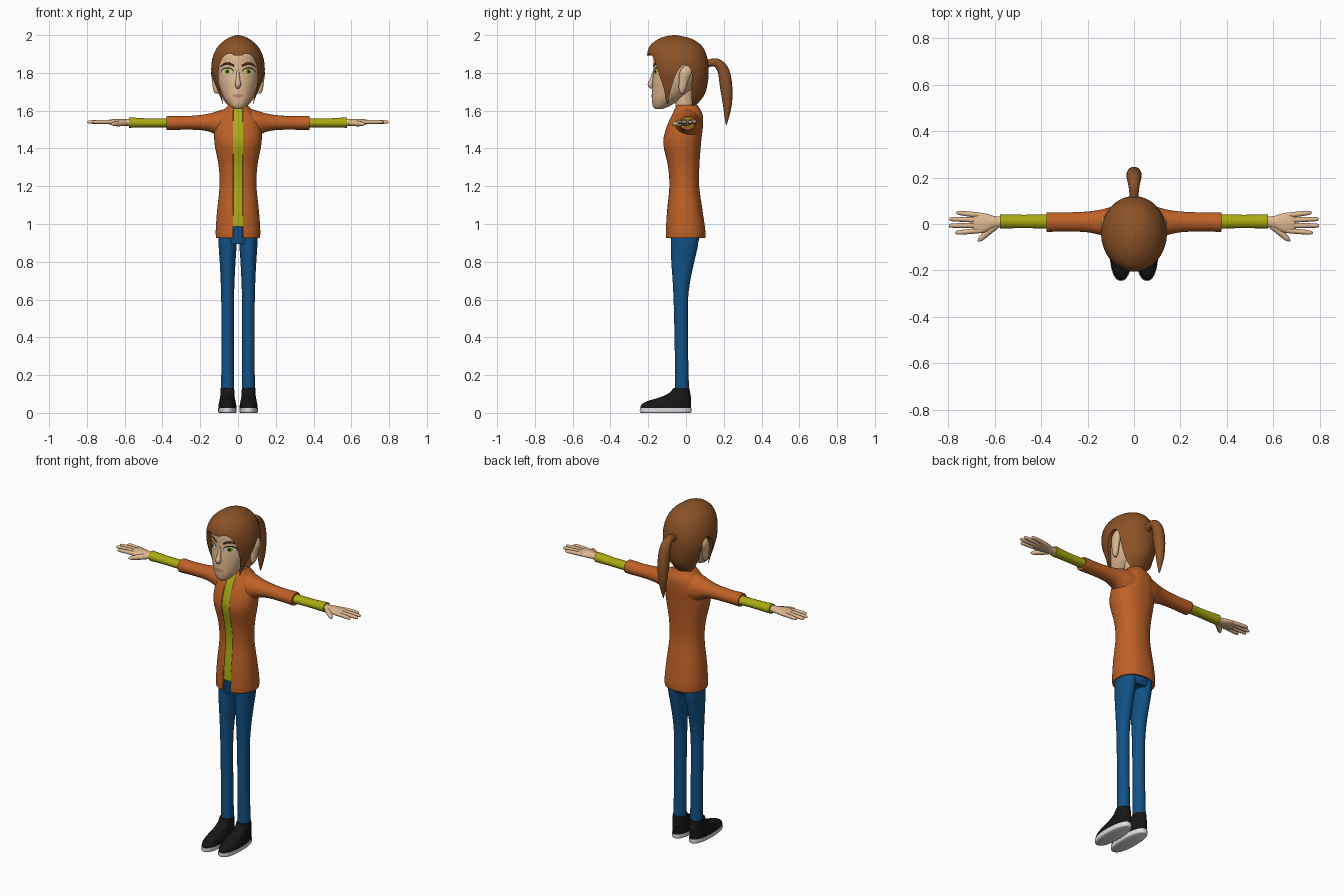
import bpy, bmesh, math
from mathutils import Vector
from mathutils.bvhtree import BVHTree

if "Cube" in bpy.data.objects:
    bpy.data.objects.remove(bpy.data.objects["Cube"])

X, Y, Z = Vector((1, 0, 0)), Vector((0, 1, 0)), Vector((0, 0, 1))


def mat(name, r, g, b):
    m = bpy.data.materials.new(name)
    m.diffuse_color = (r, g, b, 1)
    m.use_nodes = True
    m.node_tree.nodes["Principled BSDF"].inputs["Base Color"].default_value = m.diffuse_color
    return m


HAIR = mat("brown hair", .26, .085, .02)
SKIN = mat("skin", .75, .49, .29)
ORANGE = mat("orange jacket", .52, .12, .02)
LIME = mat("yellow green", .40, .41, .006)
BLUE = mat("blue trousers", .006, .085, .24)
BLACK = mat("black", .008, .008, .008)
PALE = mat("pale grey", .72, .72, .72)
BROW = mat("dark brown", .10, .03, .01)
LIP = mat("lip", .52, .25, .16)


def finish(name, bm, material, mirror=False):
    bmesh.ops.recalc_face_normals(bm, faces=bm.faces)
    me = bpy.data.meshes.new(name)
    bm.to_mesh(me)
    bm.free()
    me.materials.append(material)
    o = bpy.data.objects.new(name, me)
    bpy.context.scene.collection.objects.link(o)
    if mirror:
        o.modifiers.new("mirror", 'MIRROR')
    return o


def smooth_rows(rows, steps):
    """Catmull-Rom interpolation between rows of numbers."""
    out, n = [], len(rows)
    for i in range(n - 1):
        p = [rows[max(0, min(n - 1, i + k))] for k in (-1, 0, 1, 2)]
        for s in range(steps):
            t = s / steps
            out.append([.5 * (2 * b + (c - a) * t + (2 * a - 5 * b + 4 * c - d) * t * t
                              + (3 * b - a - 3 * c + d) * t ** 3) for a, b, c, d in zip(*p)])
    return out + [list(rows[-1])]


def loft(rows, side, fixed=None, n=32, steps=4, sq=1.0, caps=True):
    """Skin rings (x, y, z, radius along side, other radius)."""
    rows = smooth_rows(rows, steps)
    bm, rings = bmesh.new(), []
    for i, r in enumerate(rows):
        a, b = rows[max(0, i - 1)], rows[min(len(rows) - 1, i + 1)]
        t = fixed or (Vector(b[:3]) - Vector(a[:3])).normalized()
        nrm = t.cross(side).normalized()
        ring = []
        for k in range(n):
            u = 2 * math.pi * (k + .5) / n
            c, s = (math.copysign(abs(f) ** sq, f) for f in (math.cos(u), math.sin(u)))
            ring.append(bm.verts.new(Vector(r[:3]) + side * c * max(r[3], .001) + nrm * s * max(r[4], .001)))
        rings.append(ring)
    for p, q in zip(rings, rings[1:]):
        for k in range(n):
            bm.faces.new((p[k], p[k - 1], q[k - 1], q[k]))
    if caps:
        bm.faces.new(rings[0])
        bm.faces.new(rings[-1])
    return bm


def stack(rows, cx=0.0, inset=0.0, **kw):
    """Upright loft from (z, half width, front y, back y)."""
    return loft([(cx, (f + b) / 2, z, w - inset, (b - f) / 2 - inset) for z, w, f, b in rows], X, Z, **kw)


def tube(name, pts, material, side, mirror=False, flat=1.0, n=14):
    return finish(name, loft([(*p, p[3] * flat) for p in pts], side, n=n), material, mirror)


# Jacket with an open front over a shirt
torso = [(.925, .117, -.108, .102), (.97, .118, -.108, .102), (1.07, .111, -.102, .088),
         (1.2, .098, -.09, .07), (1.31, .103, -.098, .071), (1.43, .125, -.122, .08),
         (1.52, .122, -.102, .09), (1.58, .095, -.075, .088), (1.615, .063, -.06, .07),
         (1.63, .048, -.052, .06)]
bm = stack(torso, n=48, sq=.9, caps=False)
for sx in (-.026, .026):
    bmesh.ops.bisect_plane(bm, geom=bm.verts[:] + bm.edges[:] + bm.faces[:], plane_co=(sx, 0, 0), plane_no=X)
strip = [f for f in bm.faces if abs(f.calc_center_median().x) < .026 and f.calc_center_median().y < -.02]
bmesh.ops.delete(bm, geom=strip, context='FACES')
jacket = finish("jacket", bm, ORANGE)
sol = jacket.modifiers.new("thickness", 'SOLIDIFY')
sol.thickness, sol.offset = .012, -1
shirt_rows = [(.988, .117, -.107, .1)] + torso[2:-1]
finish("shirt", stack(shirt_rows, inset=.006, n=48, sq=.9), LIME)

# Sleeves, forearms and hands, running along x
finish("jacket_sleeve", loft([(.03, .008, 1.525, .078, .092), (.09, .006, 1.528, .07, .076),
                              (.14, .007, 1.536, .056, .052), (.2, .009, 1.537, .045, .040),
                              (.29, .009, 1.535, .041, .036), (.368, .008, 1.535, .042, .038),
                              (.377, .008, 1.535, .039, .035)], Y, X), ORANGE, True)
finish("shirt_sleeve", loft([(.35, .011, 1.535, .032, .025), (.47, .011, 1.535, .029, .024),
                             (.578, .011, 1.537, .031, .028)], Y, X, n=24), LIME, True)
finish("palm", loft([(.565, .009, 1.537, .023, .02), (.60, .008, 1.538, .026, .018),
                     (.64, .005, 1.54, .041, .017), (.68, .005, 1.54, .045, .013),
                     (.697, .005, 1.54, .036, .007)], Y, X, n=24), SKIN, True)
for i, (y0, y1, tip) in enumerate([(.038, .048, .765), (.016, .021, .795), (-.006, -.007, .797), (-.028, -.037, .77)]):
    tube("finger_%d" % (i + 1), [(.66, y0, 1.54, .011), (.71, (y0 + y1) / 2, 1.541, .011),
         (tip - .012, y1, 1.54, .009), (tip, y1, 1.539, .003)], SKIN, Z, True)
tube("thumb", [(.595, -.008, 1.535, .015), (.63, -.035, 1.532, .015), (.658, -.062, 1.53, .011),
               (.672, -.074, 1.529, .003)], SKIN, Z, True)

# Trousers
finish("trouser_hips", stack([(.895, .098, -.076, .062), (.93, .105, -.082, .072), (1.0, .102, -.09, .075)]), BLUE)
finish("trouser_leg", stack([(.97, .05, -.08, .068), (.89, .048, -.08, .064), (.8, .042, -.078, .044),
                             (.7, .037, -.071, .023), (.6, .034, -.066, .011), (.45, .033, -.062, .01),
                             (.28, .033, -.059, .012), (.125, .035, -.058, .016)], cx=.055), BLUE, True)

# Shoes
finish("shoe", stack([(.02, .047, -.241, .027), (.042, .047, -.238, .028), (.062, .043, -.205, .028),
                      (.082, .039, -.14, .027), (.105, .037, -.09, .022), (.132, .036, -.066, .018)],
                     cx=.056, sq=.88), BLACK, True)
finish("shoe_sole", stack([(0, .044, -.238, .024), (.006, .049, -.245, .03), (.026, .049, -.245, .03)],
                          cx=.056, sq=.88), PALE, True)

# Neck and head
finish("neck", stack([(1.55, .045, -.05, .045), (1.62, .042, -.055, .038), (1.72, .048, -.07, .04)]), SKIN)
bm = stack([(1.608, .02, -.162, -.125), (1.625, .042, -.176, -.085), (1.66, .07, -.181, -.03),
            (1.70, .09, -.18, .02), (1.75, .106, -.178, .06), (1.80, .115, -.173, .085),
            (1.85, .117, -.172, .09), (1.90, .108, -.166, .08), (1.945, .075, -.13, .045),
            (1.965, .03, -.08, 0)], n=48)
surface = BVHTree.FromBMesh(bm)
finish("head", bm, SKIN)


def face_y(x, z):
    hit = surface.ray_cast(Vector((x, -1, z)), Y)[0]
    return hit.y if hit else -.1


def patch(name, cx, cz, rx, rz, lift, material, mirror=True, power=1.0, n=24):
    """Thin oval laid on the face."""
    bm = bmesh.new()
    rings = []
    for k in (.5, 1):
        ring = []
        for i in range(n):
            u = 2 * math.pi * i / n
            s = math.sin(u)
            x, z = cx + k * rx * math.cos(u), cz + k * rz * math.copysign(abs(s) ** power, s)
            ring.append(bm.verts.new((x, face_y(x, z) - lift, z)))
        rings.append(ring)
    bm.faces.new(rings[0])
    for i in range(n):
        bm.faces.new((rings[0][i], rings[0][i - 1], rings[1][i - 1], rings[1][i]))
    if sum((f.normal_update() or f.normal.y) for f in bm.faces) > 0:
        bmesh.ops.reverse_faces(bm, faces=bm.faces)
    return finish(name, bm, material, mirror)


# Face details
patch("eyelash", .056, 1.809, .033, .021, .0015, BLACK, power=1.3)
patch("eye_white", .056, 1.806, .030, .018, .003, PALE, power=1.3)
patch("iris", .056, 1.807, .0155, .0165, .0045, LIME)
patch("pupil", .056, 1.807, .007, .008, .006, BLACK)
patch("lips", 0, 1.679, .032, .010, .003, LIP, mirror=False, power=1.3)
tube("eyebrow", [(x, face_y(x, z), z, r) for x, z, r in
                 ((.022, 1.838, .005), (.05, 1.85, .006), (.075, 1.846, .005), (.092, 1.832, .002))],
     BROW, Z, True)
tube("nose", [(0, -.168, 1.81, .007), (0, -.18, 1.765, .011), (0, -.187, 1.738, .016),
              (0, -.178, 1.72, .008)], SKIN, X)
finish("ear", loft([(.112, -.022, 1.69, .008, .008), (.116, -.02, 1.71, .015, .018), (.12, -.012, 1.76, .018, .026),
                    (.123, -.002, 1.80, .02, .032), (.122, .002, 1.83, .012, .02),
                    (.121, .004, 1.84, .003, .004)], X, Z, n=20), SKIN, True)

# Hair: a cap with openings cut for the face and the ears
hair = finish("hair", stack([(1.625, .085, -.155, .05), (1.68, .105, -.172, .096), (1.74, .126, -.185, .114),
                             (1.80, .141, -.196, .12), (1.86, .139, -.205, .117), (1.91, .124, -.204, .103),
                             (1.95, .098, -.186, .078), (1.98, .06, -.145, .03), (1.994, .03, -.105, -.02),
                             (2.0, .006, -.07, -.055)], n=48), HAIR)


def cutter(name, pts, move):
    bm = bmesh.new()
    f = bm.faces.new([bm.verts.new(p) for p in pts])
    ext = bmesh.ops.extrude_face_region(bm, geom=[f])["geom"]
    bmesh.ops.translate(bm, verts=[v for v in ext if isinstance(v, bmesh.types.BMVert)], vec=move)
    o = finish(name, bm, HAIR)
    o.hide_render = True
    return o


half = [(.02, 1.892), (.045, 1.902), (.075, 1.888), (.097, 1.845), (.104, 1.78), (.096, 1.71), (.08, 1.64), (.078, 1.5)]
half = smooth_rows(half, 3)
opening = [(x, -.4, z) for x, z in half] + [(-x, -.4, z) for x, z in reversed(half)]
ear_gap = smooth_rows([(-.09, 1.55), (-.095, 1.64), (-.078, 1.72), (-.045, 1.81), (-.005, 1.845),
                       (.028, 1.81), (.03, 1.74), (.03, 1.67), (.035, 1.55)], 3)
cutters = [cutter("face_cutter", opening, Y * .34),
           cutter("ear_cutter", [(-.3, y, z) for y, z in ear_gap], X * .6)]
for c in cutters:
    m = hair.modifiers.new("cut", 'BOOLEAN')
    m.operation, m.solver, m.object = 'DIFFERENCE', 'EXACT', c
dg = bpy.context.evaluated_depsgraph_get()
cut_mesh = bpy.data.meshes.new_from_object(hair.evaluated_get(dg))
hair.modifiers.clear()
hair.data = cut_mesh
for c in cutters:
    bpy.data.objects.remove(c)

# Ponytail
tube("ponytail", [(0, .09, 1.835, .022), (0, .125, 1.852, .02), (0, .165, 1.852, .024), (0, .198, 1.81, .031),
                  (0, .212, 1.73, .033), (0, .219, 1.64, .025), (0, .216, 1.57, .013), (0, .213, 1.525, .002)],
     HAIR, X, n=24)

# Smooth shading
for o in bpy.context.scene.objects:
    o.select_set(True)
    bpy.context.view_layer.objects.active = o
bpy.ops.object.shade_smooth_by_angle(angle=math.radians(40))
